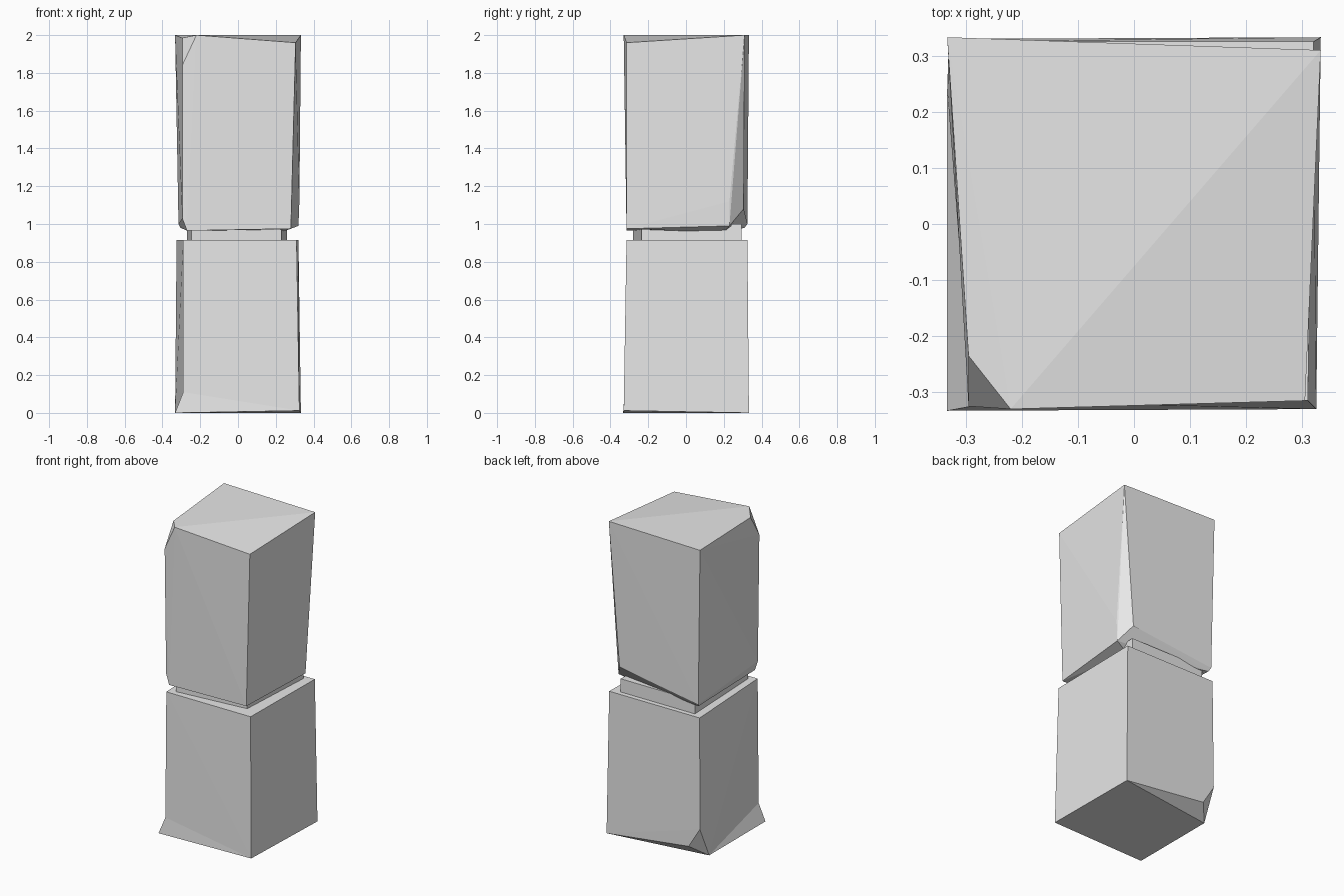
import bpy
import bmesh

cube = bpy.data.objects.get("Cube")
if cube:
    bpy.data.objects.remove(cube, do_unlink=True)

# One plain stone colour
stone = bpy.data.materials.new("grey_stone")
stone.use_nodes = True
stone.diffuse_color = (0.8, 0.8, 0.8, 1)
for node in stone.node_tree.nodes:
    if node.type == "BSDF_PRINCIPLED":
        node.inputs["Base Color"].default_value = stone.diffuse_color


def chiselled_stone(name, *groups):
    """Flat-faced stone made of one or more convex chunks, each given by its corners."""
    mesh = bpy.data.meshes.new(name)
    bm = bmesh.new()
    for corners in groups:
        verts = [bm.verts.new(corner) for corner in corners]
        hull = bmesh.ops.convex_hull(bm, input=verts)
        spare = {g for g in hull["geom_interior"] + hull["geom_unused"]
                 if isinstance(g, bmesh.types.BMVert)}
        bmesh.ops.delete(bm, geom=list(spare), context="VERTS")
    bm.normal_update()
    bm.to_mesh(mesh)
    bm.free()
    mesh.materials.append(stone)
    obj = bpy.data.objects.new(name, mesh)
    bpy.context.collection.objects.link(obj)
    return obj


# Lower block: body corners, with one chipped corner at the back of its right side
bed = 0.915
lower_top = [(-0.29, -0.315, bed), (0.31, -0.315, bed),
             (0.32, 0.325, bed), (-0.325, 0.325, bed)]
front_foot = (0.325, -0.33, 0.012)
side_foot = (-0.333, 0.24, 0)
kink = (-0.29, -0.325, 0.11)
inner_foot = (-0.29, -0.325, 0)
chip = [(-0.33, 0.24, 0.08), (-0.25, 0.33, 0.07), (-0.33, 0.33, 0.2)]
lower_body = lower_top + chip + [front_foot, side_foot, kink, inner_foot, (0.333, 0.333, 0)]

# Flared toe that spreads out of the front corner
toe = [(-0.333, -0.333, 0), kink, inner_foot, front_foot, side_foot]
chiselled_stone("lower_block", lower_body, toe)

# Recessed joint between the blocks
outline = [(-0.245, -0.28), (0.23, -0.235), (0.26, 0.295), (-0.27, 0.295)]
chiselled_stone("joint", [(x, y, z) for x, y in outline for z in (0.9, 1.0)])

# Upper block: sloping top with a cut front corner
upper_top = [(-0.333, 0.333, 2), (0.333, 0.31, 2), (0.305, -0.315, 1.96)]
top_cut = [(-0.22, -0.33, 2), (-0.295, -0.235, 1.985), (-0.295, -0.325, 1.84)]

# Underside with a large cut at the back left corner
upper_base = [(-0.295, -0.31, 1.03), (-0.27, -0.315, 0.965), (0.28, -0.315, 0.975),
              (-0.315, 0.325, 1.0), (-0.305, 0.31, 0.98)]
base_cut = [(0.325, 0.23, 1.12), (0.26, 0.305, 1.08), (0.32, 0.23, 0.99), (0.22, 0.2, 0.955)]
chiselled_stone("upper_block", upper_top + top_cut + upper_base + base_cut)
